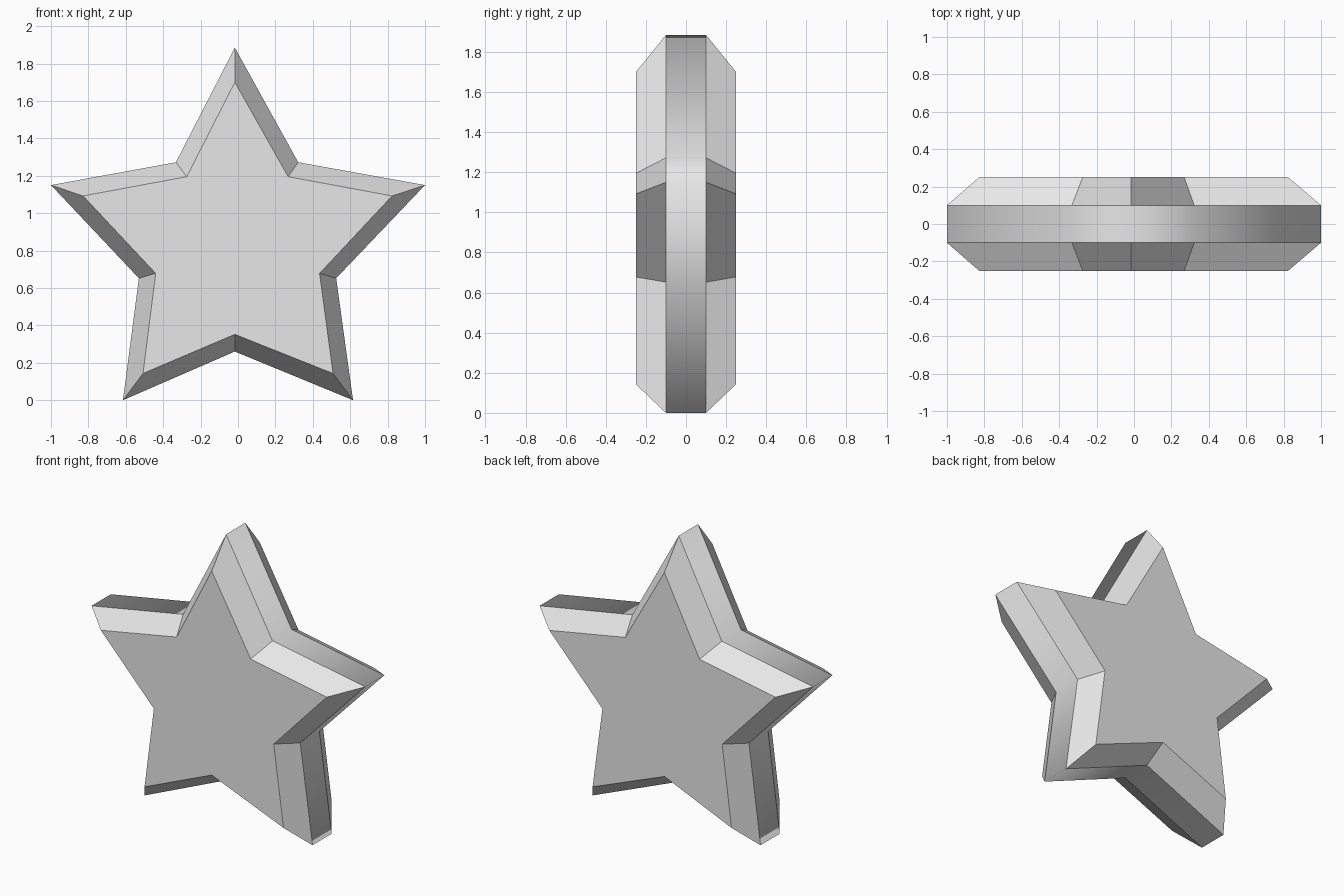
import bpy
import bmesh

if "Cube" in bpy.data.objects:
    bpy.data.objects.remove(bpy.data.objects["Cube"], do_unlink=True)

# One plain grey for the whole star
grey = bpy.data.materials.new("light grey")
grey.use_nodes = True
colour = (0.8, 0.8, 0.8, 1.0)
grey.diffuse_color = colour
grey.node_tree.nodes["Principled BSDF"].inputs["Base Color"].default_value = colour

# Outlines (x, z), clockwise from the top point: wide rim and smaller flat face
RIM = [(-0.017, 1.885), (0.322, 1.272), (1.0, 1.15), (0.525, 0.652), (0.615, 0.0),
       (-0.017, 0.26), (-0.615, 0.0), (-0.53, 0.652), (-1.0, 1.15), (-0.332, 1.272)]
FACE = [(-0.017, 1.70), (0.268, 1.195), (0.824, 1.092), (0.436, 0.678), (0.508, 0.143),
        (-0.017, 0.352), (-0.508, 0.143), (-0.44, 0.678), (-0.828, 1.092), (-0.274, 1.195)]
RIM_Y, FACE_Y = 0.1, 0.25


def build_star():
    bm = bmesh.new()
    layers = [(FACE, -FACE_Y), (RIM, -RIM_Y), (RIM, RIM_Y), (FACE, FACE_Y)]
    rings = [[bm.verts.new((x, y, z)) for x, z in outline] for outline, y in layers]

    # Front bevel, straight rim and back bevel; only the rim is smooth
    for level, (a, b) in enumerate(zip(rings, rings[1:])):
        for i in range(len(a)):
            j = (i + 1) % len(a)
            side = bm.faces.new((a[i], a[j], b[j], b[i]))
            side.smooth = level == 1

    # Flat front and back
    bm.faces.new(rings[0])
    bm.faces.new(rings[-1])
    bmesh.ops.recalc_face_normals(bm, faces=bm.faces)

    # Keep every edge sharp except the corners within the rim
    for edge in bm.edges:
        edge.smooth = all(f.smooth for f in edge.link_faces)

    mesh = bpy.data.meshes.new("star")
    bm.to_mesh(mesh)
    bm.free()
    mesh.materials.append(grey)
    star = bpy.data.objects.new("star", mesh)
    bpy.context.collection.objects.link(star)
    return star


build_star()
